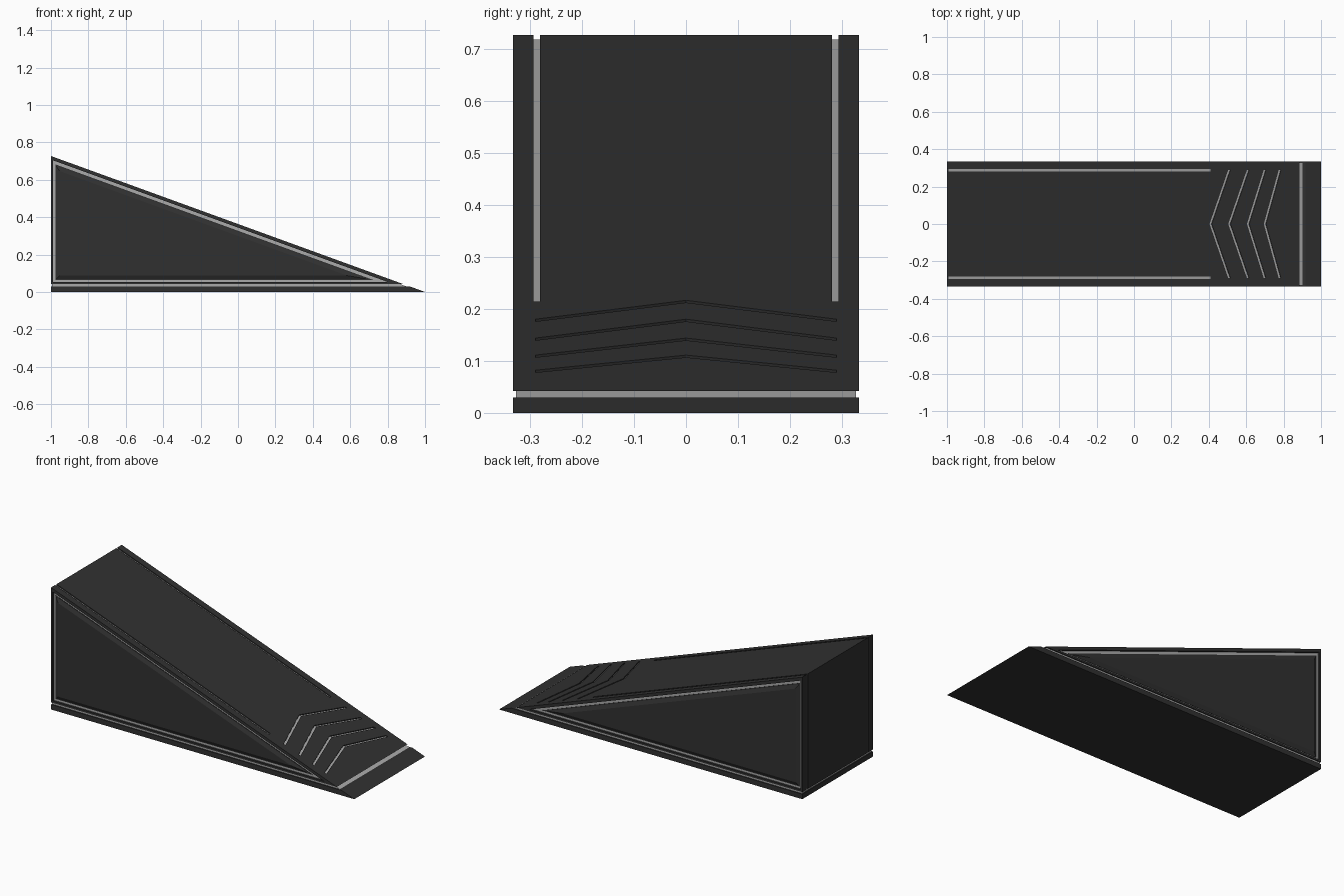
import bpy, bmesh, math
from mathutils import Vector

if "Cube" in bpy.data.objects:
    bpy.data.objects.remove(bpy.data.objects["Cube"])

H, W = 0.727, 0.333           # wedge height, half width
Z1, Z2 = 0.03, 0.042          # seam between base and body
ANG = math.atan2(H, 2)
N = Vector((math.sin(ANG), 0, math.cos(ANG)))   # ramp normal


def material(name, v):
    m = bpy.data.materials.new(name)
    m.diffuse_color = (v, v, v, 1)
    m.use_nodes = True
    m.node_tree.nodes["Principled BSDF"].inputs["Base Color"].default_value = m.diffuse_color
    return m


DARK = material("dark_shell", 0.03)
LIGHT = material("light_trim", 0.4)


def ramp_z(x, d=0.0):
    return H * (1 - x) / 2 - d / math.cos(ANG)


def ramp_x(z, d=0.0):
    return 1 - 2 * (z + d / math.cos(ANG)) / H


def loft(bm, a, b):
    """Closed solid between two matching outlines."""
    va, vb = [bm.verts.new(p) for p in a], [bm.verts.new(p) for p in b]
    n = len(a)
    bm.faces.new(va)
    bm.faces.new(vb[::-1])
    for i in range(n):
        j = (i + 1) % n
        bm.faces.new((va[j], va[i], vb[i], vb[j]))


def slab(bm, xz, y0, y1):
    loft(bm, [(x, y0, z) for x, z in xz], [(x, y1, z) for x, z in xz])


def finish(bm, name, mat):
    bmesh.ops.recalc_face_normals(bm, faces=bm.faces)
    me = bpy.data.meshes.new(name)
    bm.to_mesh(me)
    bm.free()
    me.materials.append(mat)
    ob = bpy.data.objects.new(name, me)
    bpy.context.collection.objects.link(ob)
    return ob


def cut(ob, cutter):
    mod = ob.modifiers.new("cut", 'BOOLEAN')
    mod.object, mod.solver, mod.operation = cutter, 'EXACT', 'DIFFERENCE'
    bpy.context.view_layer.update()
    dg = bpy.context.evaluated_depsgraph_get()
    me = bpy.data.meshes.new_from_object(ob.evaluated_get(dg))
    ob.modifiers.clear()
    ob.data = me
    bpy.data.objects.remove(cutter)


def wedge(z0, z1, d=0.0):
    return [(-1 + d, z0), (ramp_x(z0, d), z0), (ramp_x(z1, d), z1), (-1 + d, z1)]


def side_triangle(e, s):
    """Side outline inset by e at back and bottom, s at the ramp."""
    return [(-1 + e, Z2 + e), (ramp_x(Z2 + e, s), Z2 + e), (-1 + e, ramp_z(-1 + e, s))]


def rails(bm, d0, d1, zb):
    # lines down the ramp edges that fold over onto the back
    prof = [(0.41, ramp_z(0.41, d0)), (-1 + d0, ramp_z(-1 + d0, d0)), (-1 + d0, zb),
            (-1 + d1, zb), (-1 + d1, ramp_z(-1 + d1, d1)), (0.41, ramp_z(0.41, d1))]
    for s in (-1, 1):
        slab(bm, prof, s * 0.287 - 0.006, s * 0.287 + 0.006)


def chevrons(bm, d0, d1):
    w = 0.006
    for tip, end in ((0.41, 0.51), (0.51, 0.61), (0.61, 0.70), (0.70, 0.78)):
        pts = [(end - w, -0.29), (end + w, -0.29), (tip + w, 0),
               (end + w, 0.29), (end - w, 0.29), (tip - w, 0)]
        base = [Vector((x, y, ramp_z(x))) for x, y in pts]
        loft(bm, [p - N * d0 for p in base], [p - N * d1 for p in base])


# base plate
bm = bmesh.new()
slab(bm, wedge(0, Z1), -W, W)
finish(bm, "base_plate", DARK)

# light seam strip, slightly inset
bm = bmesh.new()
slab(bm, wedge(Z1, Z2, 0.006), -W + 0.006, W - 0.006)
finish(bm, "seam_strip", LIGHT)

# main wedge body with grooves and side pockets
bm = bmesh.new()
slab(bm, [(-1, Z2), (ramp_x(Z2), Z2), (-1, H)], -W, W)
body = finish(bm, "wedge_body", DARK)
bm = bmesh.new()
rails(bm, -0.02, 0.012, Z1)
chevrons(bm, -0.01, 0.012)
for s in (-1, 1):
    slab(bm, side_triangle(0.011, 0.018), s * (W - 0.016), s * (W + 0.02))
cut(body, finish(bm, "groove_cutter", DARK))

# light inlays at the groove floors
bm = bmesh.new()
rails(bm, 0.006, 0.012, Z2)
finish(bm, "rail_inlays", LIGHT)
bm = bmesh.new()
chevrons(bm, 0.006, 0.012)
finish(bm, "chevron_inlays", LIGHT)

# side trim triangles and raised bevelled panels
for s, side in ((-1, "front"), (1, "back")):
    bm = bmesh.new()
    slab(bm, side_triangle(0.011, 0.018), s * (W - 0.016), s * (W - 0.012))
    finish(bm, side + "_side_trim", LIGHT)
    bm = bmesh.new()
    lo, mid, top = (side_triangle(e, d) for e, d in ((0.023, 0.034), (0.027, 0.04), (0.046, 0.06)))
    slab(bm, lo, s * (W - 0.014), s * (W - 0.010))
    loft(bm, [(x, s * (W - 0.010), z) for x, z in mid],
         [(x, s * (W - 0.001), z) for x, z in top])
    finish(bm, side + "_side_panel", DARK)
